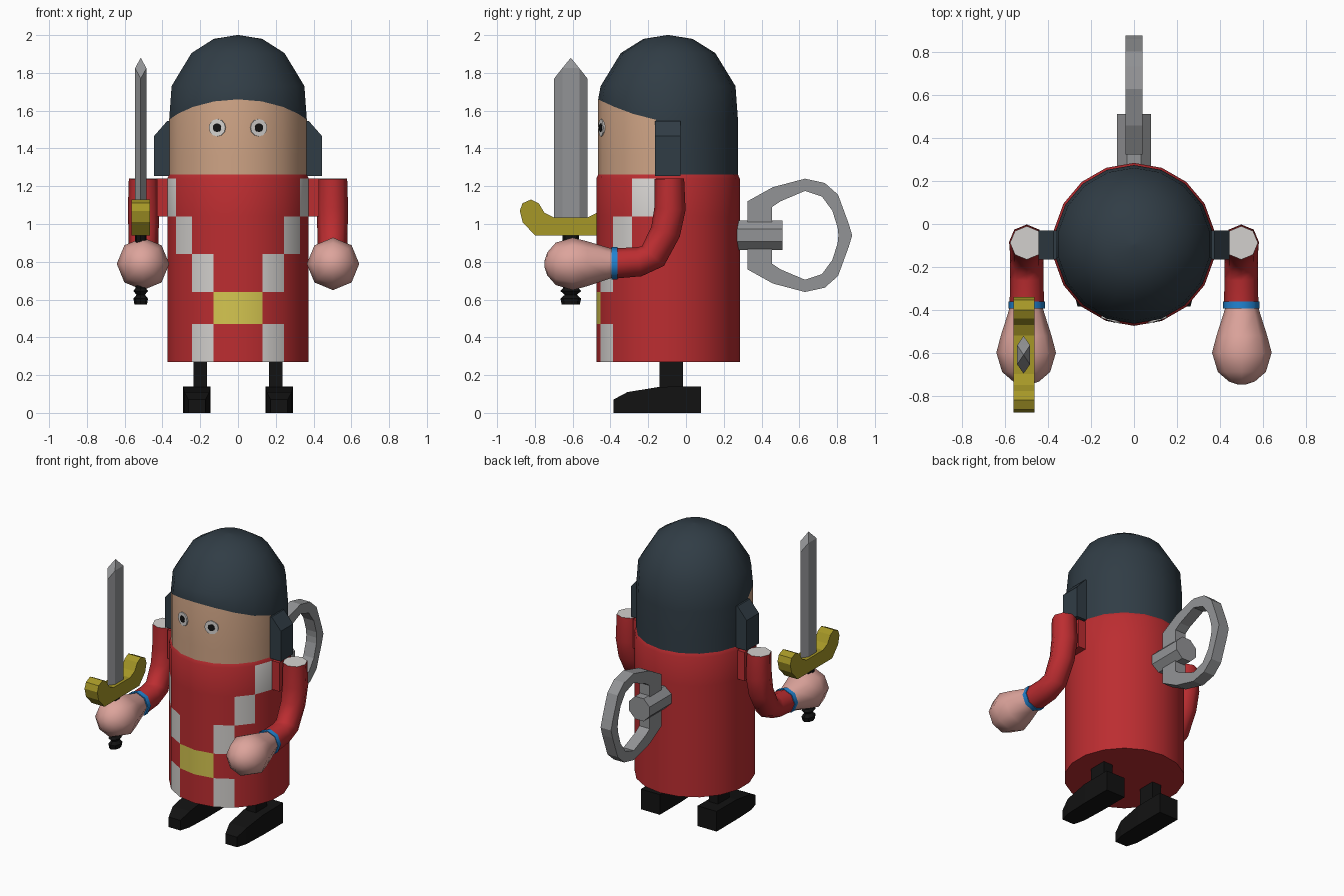
import bpy, bmesh, math
from mathutils import Vector

if "Cube" in bpy.data.objects:
    bpy.data.objects.remove(bpy.data.objects["Cube"])

COLORS = {
    "red": (0.50, 0.026, 0.03), "white": (0.66, 0.64, 0.62),
    "belt yellow": (0.66, 0.56, 0.08), "gold": (0.38, 0.31, 0.02),
    "face skin": (0.62, 0.37, 0.235), "hand pink": (0.72, 0.37, 0.33),
    "helmet slate": (0.03, 0.046, 0.06), "cuff blue": (0.015, 0.23, 0.65),
    "steel": (0.29, 0.295, 0.305), "black": (0.006, 0.006, 0.006),
}
MATS = {}
for n, c in COLORS.items():
    MATS[n] = bpy.data.materials.new(n)
    MATS[n].diffuse_color = (*c, 1)

CY = -0.095   # body axis
SEG = 18


def finish(name, bm, mats, smooth=None):
    bmesh.ops.recalc_face_normals(bm, faces=bm.faces)
    me = bpy.data.meshes.new(name)
    bm.to_mesh(me)
    bm.free()
    for m in mats:
        me.materials.append(MATS[m])
    if smooth:
        for p in me.polygons:
            p.use_smooth = True
        me.set_sharp_from_angle(angle=math.radians(smooth))
    ob = bpy.data.objects.new(name, me)
    bpy.context.collection.objects.link(ob)
    return ob


def loft(name, rings, mats, rule=None, smooth=None):
    """Skin a list of rings; rule(row, column) picks the material, row -1 is the start cap."""
    bm = bmesh.new()
    vs = [[bm.verts.new(p) for p in r] for r in rings]
    n = len(rings[0])
    for i in range(len(vs) - 1):
        for j in range(n):
            k = (j + 1) % n
            f = bm.faces.new((vs[i][j], vs[i][k], vs[i + 1][k], vs[i + 1][j]))
            f.material_index = rule(i, j) if rule else 0
    for row, ring in ((-1, vs[0]), (len(vs) - 1, vs[-1])):
        f = bm.faces.new(ring)
        f.material_index = rule(row, 0) if rule else 0
    return finish(name, bm, mats, smooth)


def tube(name, path, x, mats, rule=None, smooth=None, n=8):
    """Tube along (y, z, radius) stations at a given x."""
    rings = []
    for i, (y, z, r) in enumerate(path):
        a, b = path[max(i - 1, 0)], path[min(i + 1, len(path) - 1)]
        t = Vector((0, b[0] - a[0], b[1] - a[1])).normalized()
        u = Vector((1, 0, 0))
        v = t.cross(u)
        c = Vector((x, y, z))
        rings.append([c + r * (u * math.cos(2 * math.pi * j / n) + v * math.sin(2 * math.pi * j / n))
                      for j in range(n)])
    return loft(name, rings, mats, rule, smooth)


def slab(name, yz, x0, x1, mat, smooth=None):
    """Side profile in y, z extruded along x."""
    return loft(name, [[(x, y, z) for y, z in yz] for x in (x0, x1)], [mat], None, smooth)


def angle(j):
    """Angle of ring point j away from the front, in degrees."""
    return j * 360 / SEG


def around(r, zf):
    return [(r * math.sin(math.radians(angle(j))), CY - r * math.cos(math.radians(angle(j))),
             zf(angle(j)) if callable(zf) else zf) for j in range(SEG)]


# Body with checkered front: white square column per row, yellow buckle in the second row
body_z = [0.27, 0.47, 0.64, 0.84, 1.04, 1.24]
white_col = [1, None, 1, 2, 3]


def body_rule(i, j):
    col = min(j, SEG - 1 - j)
    if not 0 <= i < 5:
        return 0
    if i == 1:
        return 2 if col == 0 else 0
    return 1 if col == white_col[i] else 0


loft("body", [around(0.38, z) for z in body_z] + [around(0.37, 1.262)],
     ["red", "white", "belt yellow"], body_rule, 30)


# Head: face and helmet share one surface, split along a curved brow line
def brow(a):
    a = min(a, 360 - a, 80)
    return 1.545 + 0.115 * (0.5 + 0.5 * math.cos(math.radians(a * 180 / 90))) ** 0.8


def head_rule(i, j):
    return 0 if i in (0, 1) and min(j, SEG - 1 - j) < 4 else 1


loft("head_and_helmet",
     [around(0.37, 1.26), around(0.37, 1.36), around(0.37, brow), around(0.357, 1.73),
      around(0.25, 1.905), around(0.13, 1.98), around(0.005, 2.0)],
     ["face skin", "helmet slate"], head_rule, 40)

# Eyes: thin discs resting on the face
for side, s in (("right", -1), ("left", 1)):
    a = s * math.asin(0.11 / 0.37)
    d = Vector((math.sin(a), -math.cos(a), 0))
    t = Vector((math.cos(a), math.sin(a), 0))
    for part, r, out, mat in (("eye", 0.046, 0.373, "white"), ("pupil", 0.023, 0.376, "black")):
        rings = [[Vector((0, CY, 1.51)) + d * o + r * (t * math.cos(k * math.pi / 6) + Vector((0, 0, math.sin(k * math.pi / 6))))
                  for k in range(12)] for o in (out - 0.009, out)]
        loft(f"{side}_{part}", rings, [mat])

    # Helmet ear flap with sloped top, and shoulder plate below it
    flap = [(0.33, 1.255), (0.445, 1.255), (0.445, 1.465), (0.375, 1.545), (0.33, 1.545)]
    loft(f"{side}_ear_flap", [[(s * x, y, z) for x, z in flap] for y in (-0.165, -0.03)], ["helmet slate"])
    plate = [(0.33, 1.04), (0.43, 1.04), (0.43, 1.24), (0.33, 1.24)]
    loft(f"{side}_shoulder", [[(s * x, y, z) for x, z in plate] for y in (-0.16, -0.03)], ["red"])

    # Arm with pale top cap, cuff and hand
    x = 0.5 * s
    tube(f"{side}_arm", [(-0.088, 1.24, 0.078), (-0.085, 1.08, 0.083), (-0.108, 0.96, 0.08),
                         (-0.175, 0.83, 0.078), (-0.25, 0.80, 0.078), (-0.37, 0.792, 0.08)],
         x, ["red", "white"], lambda i, j: 1 if i == -1 else 0, 60)
    tube(f"{side}_cuff", [(-0.362, 0.792, 0.085), (-0.395, 0.792, 0.085)], x, ["cuff blue"], None, 60)
    tube(f"{side}_hand", [(-0.392, 0.792, 0.078), (-0.42, 0.792, 0.086), (-0.52, 0.79, 0.118),
                          (-0.60, 0.789, 0.139), (-0.69, 0.789, 0.112), (-0.735, 0.789, 0.06),
                          (-0.748, 0.789, 0.02)], 0.503 * s, ["hand pink"], None, 60)

    # Leg and boot with narrowed toe
    lx = 0.2 * s
    slab(f"{side}_leg", [(-0.14, 0.1), (-0.015, 0.1), (-0.015, 0.29), (-0.14, 0.29)], lx - 0.035, lx + 0.035, "black")
    bx = 0.218 * s
    boot = [(0.08, 0.073, 0.14), (-0.14, 0.073, 0.138), (-0.31, 0.066, 0.11), (-0.385, 0.045, 0.07)]
    loft(f"{side}_boot", [[(bx - w, y, 0), (bx + w, y, 0), (bx + w, y, h), (bx - w, y, h)]
                          for y, w, h in boot], ["black"])

# Sword blade: stretched hexagon with pointed tip
SX, SY = -0.515, -0.61
pts = [(SX, SY, 1.88)]
for e in (-1, 1):
    pts += [(SX, SY + e * 0.088, z) for z in (1.0, 1.77)]
    for f in (-1, 1):
        pts += [(SX + e * 0.03, SY + f * 0.045, z) for z in (1.0, 1.825)]
bm = bmesh.new()
for p in pts:
    bm.verts.new(p)
bmesh.ops.convex_hull(bm, input=bm.verts[:])
bmesh.ops.dissolve_limit(bm, angle_limit=0.02, verts=bm.verts[:], edges=bm.edges[:])
finish("sword_blade", bm, ["steel"])

# Sword guard: both ends curl upward
half = [(0.19, 0.94), (0.255, 1.01), (0.27, 1.07), (0.255, 1.11), (0.21, 1.13), (0.17, 1.11),
        (0.14, 1.06), (0.09, 1.035)]
prof = [(SY + d, z) for d, z in half] + [(SY - d, z) for d, z in reversed(half)]
slab("sword_guard", prof, -0.563, -0.465, "gold")

# Sword grip and pommel
grip = [(0.95, 0.045), (0.68, 0.04), (0.66, 0.04), (0.645, 0.055), (0.625, 0.032), (0.605, 0.055),
        (0.575, 0.048)]
loft("sword_grip", [[(SX + 0.7 * r * math.cos(k * math.pi / 4), SY + r * math.sin(k * math.pi / 4), z)
                     for k in range(8)] for z, r in grip], ["black"])

# Wind-up key: shaft and D-shaped ring
KZ = 0.94
loft("key_shaft", [[(0.085 * math.cos((k + 0.5) * math.pi / 4), y, KZ + 0.085 * math.sin((k + 0.5) * math.pi / 4))
                    for k in range(8)] for y in (0.24, 0.512)], ["steel"])
outer = [(0.325, 0.18), (0.46, 0.255), (0.63, 0.3), (0.735, 0.277), (0.805, 0.215), (0.862, 0.06)]
inner = [(0.455, 0.15), (0.50, 0.18), (0.63, 0.235), (0.72, 0.205), (0.775, 0.13), (0.803, 0.04)]
outer += [(0.88, 0)] + [(y, -z) for y, z in reversed(outer)]
inner += [(0.807, 0)] + [(y, -z) for y, z in reversed(inner)]
bm = bmesh.new()
loops = [[bm.verts.new((x, y, KZ + z)) for y, z in l]
         for x, l in ((-0.04, outer), (0.04, outer), (0.04, inner), (-0.04, inner))]
n = len(outer)
for a in range(4):
    p, q = loops[a], loops[(a + 1) % 4]
    for j in range(n):
        k = (j + 1) % n
        bm.faces.new((p[j], p[k], q[k], q[j]))
finish("key_ring", bm, ["steel"])

for m in bpy.data.materials:
    if m.users and not m.is_grease_pencil:
        m.use_nodes = True
        m.node_tree.nodes["Principled BSDF"].inputs["Base Color"].default_value = m.diffuse_color
